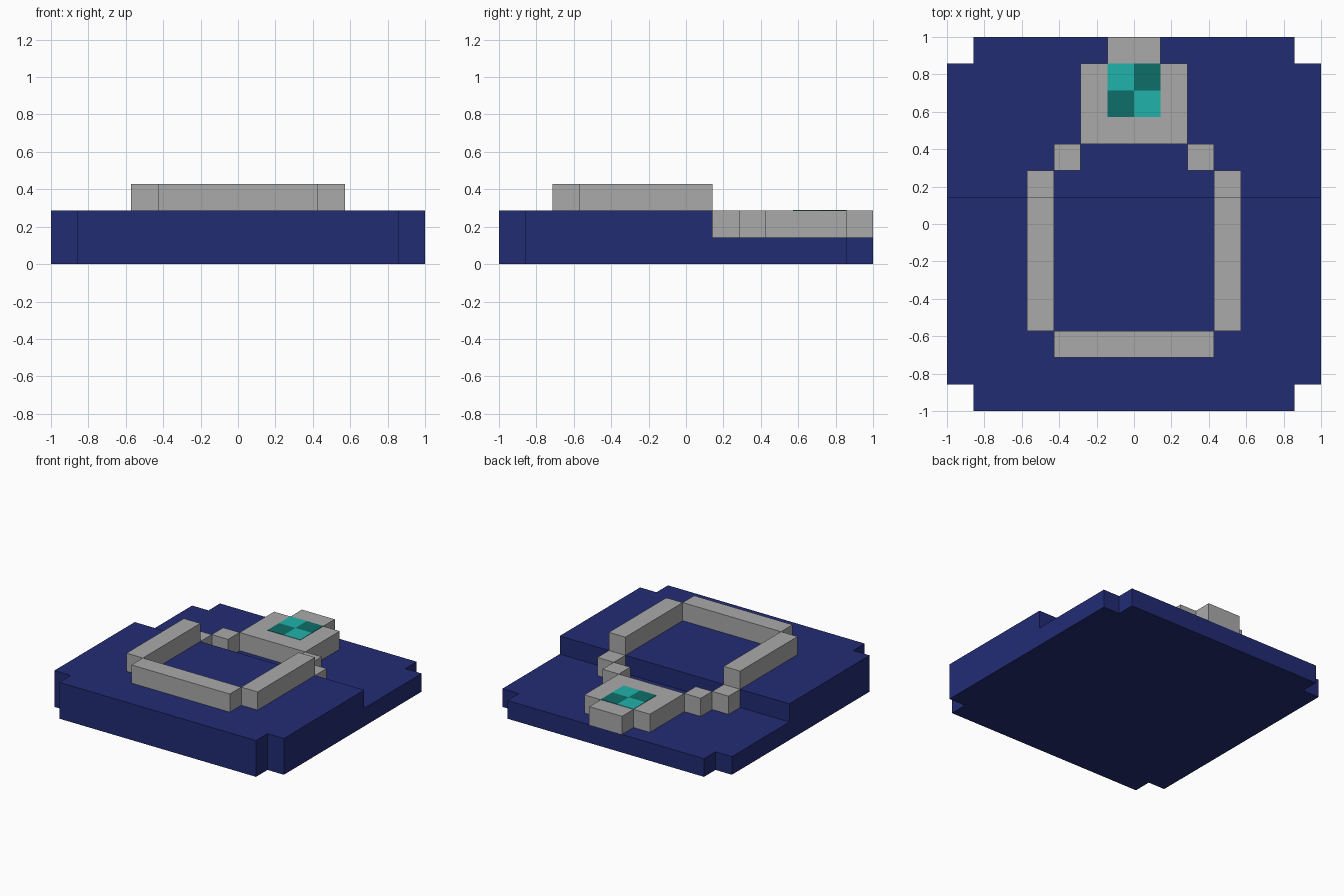
import bpy
import bmesh

if "Cube" in bpy.data.objects:
    bpy.data.objects.remove(bpy.data.objects["Cube"], do_unlink=True)

U = 1 / 7  # one block


def material(name, rgb):
    lin = [(c / 255 / 12.92) if c < 11 else ((c / 255 + 0.055) / 1.055) ** 2.4 for c in rgb]
    m = bpy.data.materials.new(name)
    m.use_nodes = True
    m.diffuse_color = (*lin, 1)
    m.node_tree.nodes["Principled BSDF"].inputs["Base Color"].default_value = (*lin, 1)
    return m


navy = material("navy blue", (34, 44, 116))
grey = material("silver grey", (170, 170, 170))
teal = material("bright teal", (32, 178, 170))
dark_teal = material("dark teal", (13, 110, 104))


def prism(name, outline, z0, z1, mat):
    """Extrude a counter-clockwise outline, in blocks, from z0 to z1."""
    bm = bmesh.new()
    face = bm.faces.new([bm.verts.new((x * U, y * U, z0 * U)) for x, y in outline])
    top = bmesh.ops.extrude_face_region(bm, geom=[face])["geom"]
    bmesh.ops.translate(bm, vec=(0, 0, (z1 - z0) * U),
                        verts=[g for g in top if isinstance(g, bmesh.types.BMVert)])
    bmesh.ops.recalc_face_normals(bm, faces=bm.faces)
    mesh = bpy.data.meshes.new(name)
    bm.to_mesh(mesh)
    bm.free()
    mesh.materials.append(mat)
    ob = bpy.data.objects.new(name, mesh)
    bpy.context.collection.objects.link(ob)
    return ob


def block(name, x0, x1, y0, y1, z0, z1, mat):
    return prism(name, [(x0, y0), (x1, y0), (x1, y1), (x0, y1)], z0, z1, mat)


# Cushion: tall front step and low back step, with notched outer corners
prism("cushion_front", [(-6, -7), (6, -7), (6, -6), (7, -6), (7, 1), (-7, 1),
                        (-7, -6), (-6, -6)], 0, 2, navy)
prism("cushion_back", [(-7, 1), (7, 1), (7, 6), (6, 6), (6, 7), (-6, 7),
                       (-6, 6), (-7, 6)], 0, 1, navy)

# Band lying on the cushion
block("band_front", -3, 3, -5, -4, 2, 3, grey)
for side, s in (("left", 1), ("right", -1)):
    def mirrored(name, x0, x1, *rest):
        a, b = sorted((s * x0, s * x1))
        block(f"{side}_{name}", a, b, *rest)
    mirrored("band_side", 3, 4, -4, 1, 2, 3, grey)
    mirrored("band_step", 3, 4, 1, 2, 1, 2, grey)
    mirrored("band_shoulder", 2, 3, 2, 3, 1, 2, grey)

# Setting that holds the gem
prism("setting", [(-2, 3), (2, 3), (2, 6), (1, 6), (1, 7), (-1, 7),
                  (-1, 6), (-2, 6)], 1, 2, grey)

# Chequered gem facets as thin plates
for ix in (-1, 0):
    for iy in (4, 5):
        mat = dark_teal if (ix, iy) in ((-1, 4), (0, 5)) else teal
        block("gem_facet", ix, ix + 1, iy, iy + 1, 2, 2.02, mat)
